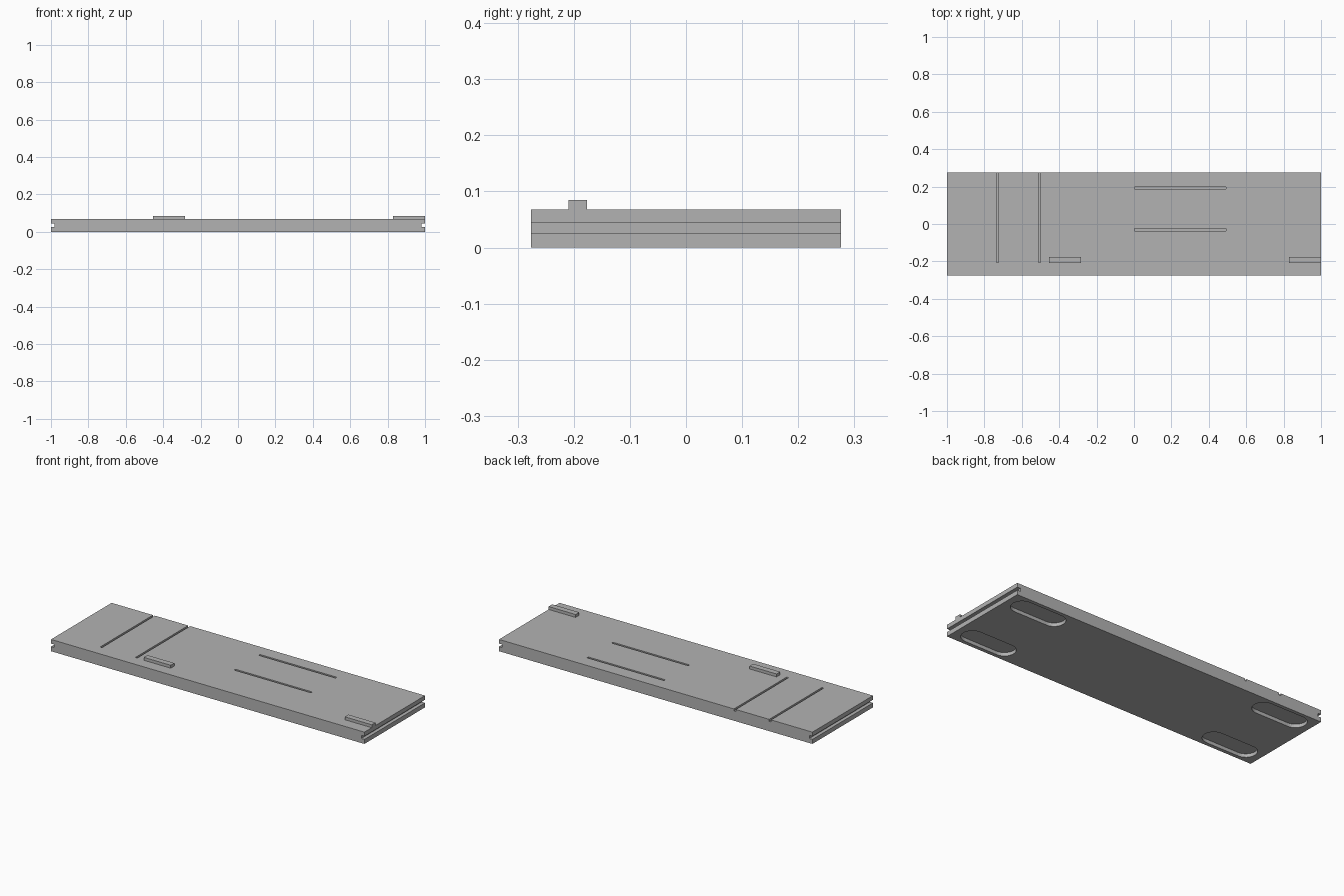
import bpy, bmesh, math
from mathutils import Matrix

cube = bpy.data.objects.get("Cube")
if cube:
    bpy.data.objects.remove(cube, do_unlink=True)

grey = bpy.data.materials.new("plain grey")
grey.use_nodes = True
COLOUR = (0.45, 0.45, 0.45, 1)
grey.diffuse_color = COLOUR
grey.node_tree.nodes["Principled BSDF"].inputs["Base Color"].default_value = COLOUR

HALF_W, TOP = 0.276, 0.068


def finish(bm, name):
    bmesh.ops.recalc_face_normals(bm, faces=bm.faces)
    mesh = bpy.data.meshes.new(name)
    bm.to_mesh(mesh)
    bm.free()
    mesh.materials.append(grey)
    obj = bpy.data.objects.new(name, mesh)
    bpy.context.collection.objects.link(obj)
    return obj


def prism(bm, outline, offset):
    """Extrude a closed outline along an offset."""
    face = bm.faces.new([bm.verts.new(p) for p in outline])
    ext = bmesh.ops.extrude_face_region(bm, geom=[face])["geom"]
    bmesh.ops.translate(bm, vec=offset, verts=[v for v in ext if isinstance(v, bmesh.types.BMVert)])


def box(bm, x, y, z):
    size = [b - a for a, b in (x, y, z)]
    mid = [(a + b) / 2 for a, b in (x, y, z)]
    bmesh.ops.create_cube(bm, size=1, matrix=Matrix.Translation(mid) @ Matrix.Diagonal((*size, 1)))


# Board: end profile with a groove along each short edge
right = [(1, 0), (1, 0.026), (0.98, 0.026), (0.98, 0.044), (1, 0.044), (1, TOP)]
profile = right + [(-x, z) for x, z in reversed(right)]
bm = bmesh.new()
prism(bm, [(x, -HALF_W, z) for x, z in profile], (0, 2 * HALF_W, 0))
board = finish(bm, "board")

# Cutters: narrow slots in the top
bm = bmesh.new()
SLOT = (TOP - 0.012, TOP + 0.02)
for x in (-0.73, -0.505):
    box(bm, (x - 0.006, x + 0.006), (-0.205, HALF_W + 0.02), SLOT)
for y in (0.192, -0.031):
    box(bm, (0.002, 0.492), (y - 0.006, y + 0.006), SLOT)

# Cutters: round-ended pockets in the underside
STRAIGHT, RADIUS, STEPS = 0.105, 0.06, 16
for cx in (-0.795, 0.795):
    for cy in (-0.195, 0.195):
        outline = []
        for side in (1, -1):
            for i in range(STEPS + 1):
                a = math.pi * (i / STEPS - 0.5)
                outline.append((cx + side * (STRAIGHT + RADIUS * math.cos(a)),
                                cy + side * RADIUS * math.sin(a), -0.02))
        prism(bm, outline, (0, 0, 0.04))
cutter = finish(bm, "slot_cutter")
cutter.hide_render = True

cut = board.modifiers.new("slots", 'BOOLEAN')
cut.object, cut.operation, cut.solver = cutter, 'DIFFERENCE', 'EXACT'
bpy.context.view_layer.objects.active = board
bpy.ops.object.modifier_apply(modifier=cut.name)
bpy.data.objects.remove(cutter, do_unlink=True)

# Cleats standing on the top
for name, x in (("middle_cleat", (-0.455, -0.283)), ("end_cleat", (0.828, 1))):
    bm = bmesh.new()
    box(bm, x, (-0.209, -0.176), (TOP, 0.085))
    finish(bm, name)
